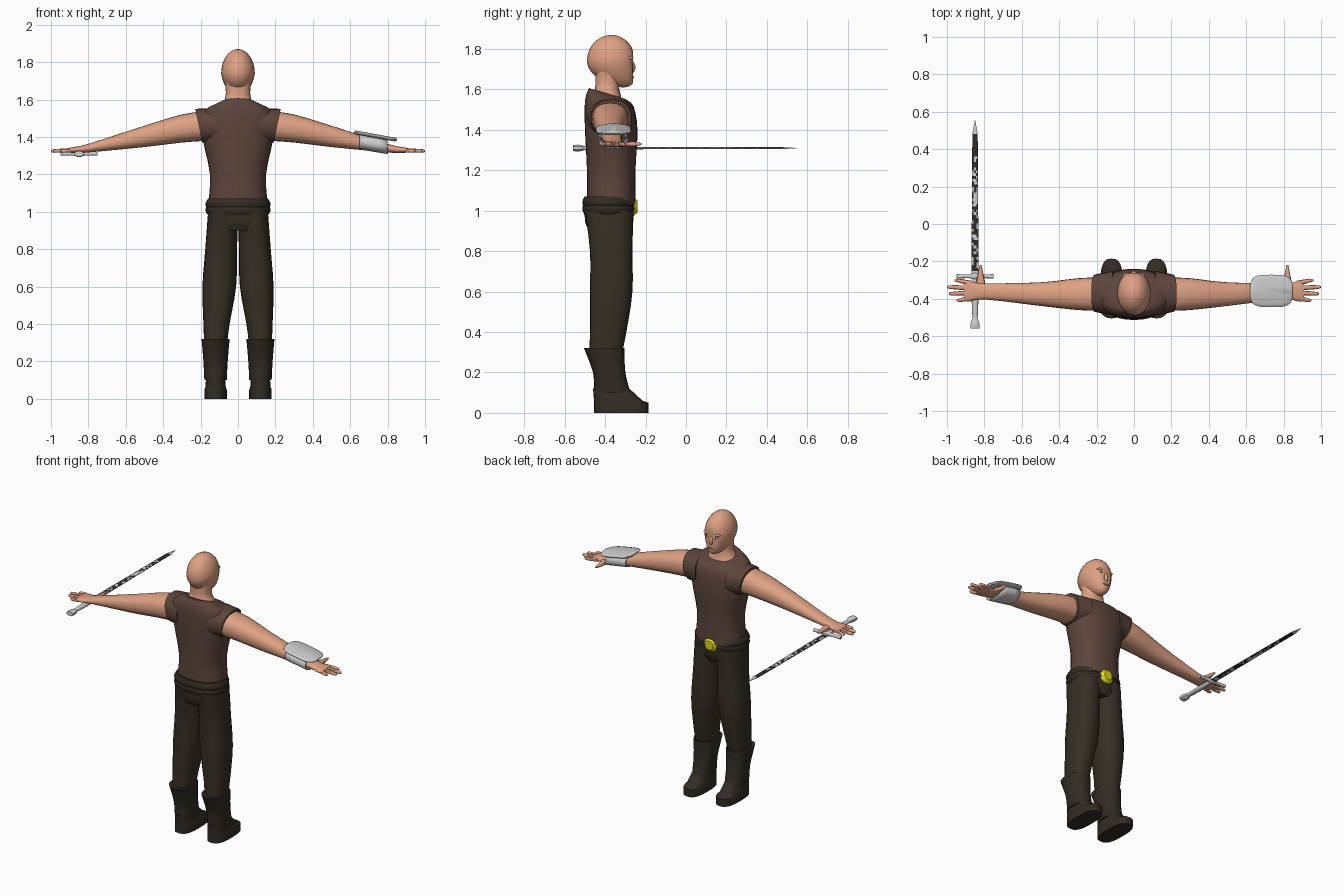
import bpy, bmesh, math, random
from mathutils import Vector

random.seed(4)
if "Cube" in bpy.data.objects:
    bpy.data.objects.remove(bpy.data.objects["Cube"])


def material(name, red, green, blue):
    colour = (red, green, blue, 1)
    mat = bpy.data.materials.new(name)
    mat.use_nodes = True
    mat.diffuse_color = colour
    mat.node_tree.nodes["Principled BSDF"].inputs["Base Color"].default_value = colour
    return mat


skin = material("skin", .74, .36, .23)
lip_skin = material("lip skin", .42, .19, .13)
cloth = material("brown cloth", .11, .06, .045)
trouser = material("dark trousers", .038, .028, .017)
leather = material("dark leather", .032, .024, .017)
metal = material("light metal", .62, .62, .62)
dark = material("dark steel", .03, .025, .022)
gold = material("yellow metal", .75, .68, .01)
white = material("eye white", .75, .72, .68)
made = []


def add_object(name, mat, bm):
    mesh = bpy.data.meshes.new(name)
    bmesh.ops.recalc_face_normals(bm, faces=bm.faces)
    bm.to_mesh(mesh)
    bm.free()
    mesh.materials.append(mat)
    part = bpy.data.objects.new(name, mesh)
    bpy.context.collection.objects.link(part)
    made.append(part)
    return part


def smooth_rows(rows, steps):
    """Insert Catmull-Rom steps between the sections."""
    points = [Vector(row) for row in rows]
    padded = [points[0]] + points + [points[-1]]
    result = []
    for before, start, end, after in zip(padded, padded[1:], padded[2:], padded[3:]):
        leave, arrive = (end - before) / 2, (after - start) / 2
        for step in range(steps):
            t = step / steps
            ease = t * t * (3 - 2 * t)
            swing = leave * t * (1 - t) ** 2 - arrive * t * t * (1 - t)
            result.append(start.lerp(end, ease) + swing)
    return result + [points[-1]]


def loft(name, mat, axis, centre, rows, sides=24, power=2.3, steps=3, mirror=1, cap=True, turn=0):
    """Skin rounded rings: position, two radii, then optional two centre shifts and tilt."""
    bm = bmesh.new()
    rings = []
    rows = [(*row, 0, 0, 0)[:6] for row in rows]
    for position, wide, tall, shift_u, shift_v, tilt in smooth_rows(rows, steps):
        ring = []
        for i in range(sides):
            angle = math.tau * i / sides + turn
            c, s = math.cos(angle), math.sin(angle)
            c = math.copysign(abs(c) ** (2 / power), c)
            s = math.copysign(abs(s) ** (2 / power), s)
            u = centre[0] + shift_u + wide * c
            v = centre[1] + shift_v + tall * s
            along = position + tilt * tall * s
            x, y, z = {"x": (along, u, v), "y": (u, along, v), "z": (u, v, along)}[axis]
            ring.append(bm.verts.new((x * mirror, y, z)))
        rings.append(ring)
    for low, high in zip(rings, rings[1:]):
        for i in range(sides):
            bm.faces.new((low[i - 1], low[i], high[i], high[i - 1]))
    if cap:
        bm.faces.new(rings[0])
        bm.faces.new(rings[-1])
    return add_object(name, mat, bm)


def ball(name, mat, centre, size, shape=None):
    """Sphere, optionally reshaped by a rule while it is still unit size."""
    bm = bmesh.new()
    bmesh.ops.create_uvsphere(bm, u_segments=24, v_segments=16, radius=1)
    for vert in bm.verts:
        if shape:
            shape(vert.co)
        vert.co = Vector(centre) + vert.co * Vector(size)
    return add_object(name, mat, bm)


def skull(co):
    """Flatten the face, narrow the jaw and bring the chin forward."""
    drop = max(-co.z, 0)
    co.x *= 1 - drop / 5
    co.y = min(co.y + drop * drop / 2, .9)


# Head and neck
ball("head", skin, (0, -.37, 1.74), (.09, .12, .13), skull)
loft("neck", skin, "z", (0, -.39), [(1.53, .14, .09, 0, 0, -.3), (1.6, .07, .06), (1.7, .07, .06)])
ball("nose", skin, (0, -.27, 1.71), (.015, .02, .03))
ball("mouth", lip_skin, (0, -.265, 1.66), (.025, .008, .006))

# Sleeveless shirt
loft("shirt", cloth, "z", (0, -.37),
     [(1.03, .16, .12), (1.2, .15, .12), (1.4, .19, .13),
      (1.53, .19, .12, 0, -.01, -.1), (1.58, .09, .09, 0, -.02, -.3)], sides=32)

# Hips, double belt and buckle
loft("hips", trouser, "z", (0, -.38), [(.9, .14, .1), (.95, .16, .12), (1.04, .16, .12)])
for label, height in (("upper_belt", 1.04), ("lower_belt", 1.01)):
    loft(label, leather, "z", (0, -.383),
         [(height - .03, .16, .12), (height, .175, .13), (height + .03, .16, .12)], sides=32)
loft("buckle", gold, "y", (0, 1.02), [(-.26, .05, .05), (-.24, .03, .03)], sides=10, steps=1)

for mirror, label in ((1, "left"), (-1, "right")):
    # Eye details
    ball(label + "_eye", white, (mirror * .035, -.272, 1.735), (.015, .01, .007))
    ball(label + "_pupil", dark, (mirror * .035, -.265, 1.735), (.005, .005, .006))
    ball(label + "_brow", skin, (mirror * .035, -.275, 1.755), (.025, .015, .01))

    # Leg, boot shaft and foot
    loft(label + "_leg", trouser, "z", (.1, -.37),
         [(1, .08, .12, -.02, -.01), (.8, .085, .105, -.01), (.6, .09, .105),
          (.4, .07, .09, .015, -.015), (.28, .06, .08, .02, -.03)], mirror=mirror)
    loft(label + "_boot", leather, "z", (.12, -.38),
         [(.32, .075, .1, 0, -.025), (.2, .065, .08), (.1, .06, .09, 0, .015)], mirror=mirror)
    loft(label + "_foot", leather, "z", (.12, -.32),
         [(0, .06, .135), (.05, .06, .135), (.06, .055, .12, 0, -.015), (.12, .05, .09, 0, -.05)],
         power=2.8, steps=1, mirror=mirror)

    # Sleeve with a slanted opening, then arm and palm
    loft(label + "_sleeve", cloth, "x", (-.37, 1.46),
         [(.11, .12, .095, 0, 0, .1), (.21, .1, .09, 0, 0, .2)], mirror=mirror)
    loft(label + "_arm", skin, "x", (-.36, 1.34),
         [(.16, .09, .08, -.015, .12), (.3, .085, .075, -.015, .105), (.5, .063, .057, -.015, .063),
          (.8, .043, .023), (.88, .055, .016, 0, -.01), (.91, .05, .01, 0, -.01)], mirror=mirror)

    # Fanned fingers and thumb
    fingers = zip(("index", "middle", "ring", "little"), (.96, 1, .99, .95))
    for number, (finger, tip) in enumerate(fingers):
        fan = (1.5 - number) / 100
        loft(f"{label}_{finger}_finger", skin, "x", (-.355 + fan * 2.5, 1.33),
             [(.87, .014, .012), (tip - .02, .01, .01, fan, -.005), (tip, .004, .004, fan, -.005)],
             sides=10, mirror=mirror)
    loft(label + "_thumb", skin, "y", (.82, 1.33),
         [(-.34, .03, .015), (-.26, .013, .012), (-.22, .005, .005)], sides=10, mirror=mirror)

# Forearm guard: open cuff and flat top plate
cuff = loft("bracer_cuff", metal, "x", (-.36, 1.36),
            [(.65, .073, .042, 0, .015), (.8, .073, .042, 0, -.01)], cap=False)
cuff.modifiers.new("thickness", "SOLIDIFY").thickness = .006
plate = loft("bracer_plate", metal, "z", (0, 0),
             [(-.01, .11, .08), (0, .117, .083), (.01, .11, .02)], power=3.6, sides=40)
plate.location = (.735, -.358, 1.405)
plate.rotation_euler.y = .18

# Sword: tapering blade with a worn dark fuller
sword = (-.85, 1.31)
blade_start, blade_end, lengths = -.28, .555, 56
rows = []
for i in range(lengths + 1):
    t = i / lengths
    width = min(.021 - t * .006, (1 - t) / 6 + .001)
    rows.append((blade_start + t * (blade_end - blade_start), width, width * .3))
blade = loft("sword_blade", metal, "y", sword, rows, sides=8, power=2, steps=1, turn=math.pi / 8)
blade.data.materials.append(dark)
for face in blade.data.polygons:
    if abs(face.normal.z) > .9 and face.center.y < .48:
        face.material_index = int(face.center.y > .36 or random.random() < .6)

# Guard, grip and pommel
loft("sword_guard", metal, "x", (blade_start, sword[1]),
     [(-.95, .012, .01), (-.88, .01, .01), (-.85, .02, .015), (-.82, .01, .01), (-.75, .012, .01)],
     sides=12)
loft("sword_grip", metal, "y", sword, [(-.27, .013, .01), (-.4, .018, .013), (-.52, .013, .01)], sides=12)
loft("sword_pommel", metal, "y", sword,
     [(-.5, .013, .01), (-.53, .025, .018), (-.56, .025, .015)], sides=8, turn=math.pi / 8)

# Smooth shading with sharp edges kept
bpy.ops.object.select_all(action="DESELECT")
for part in made:
    part.select_set(True)
bpy.context.view_layer.objects.active = made[0]
bpy.ops.object.shade_smooth_by_angle(angle=.7)
